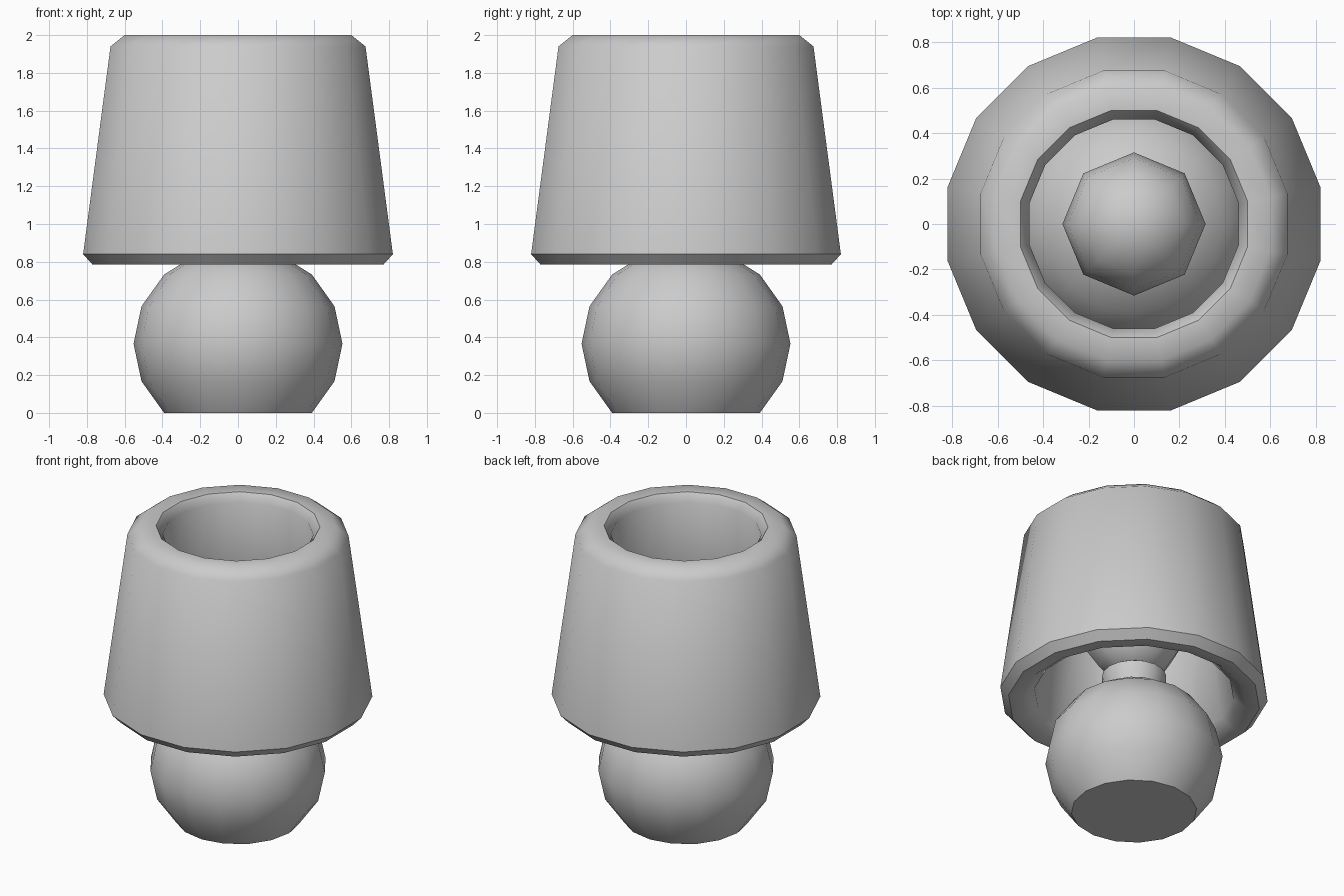
import bpy, bmesh, math

cube = bpy.data.objects.get("Cube")
if cube:
    bpy.data.objects.remove(cube, do_unlink=True)

mat = bpy.data.materials.new("plain_grey")
mat.use_nodes = True
grey = (0.6, 0.6, 0.6, 1)
mat.diffuse_color = grey
mat.node_tree.nodes["Principled BSDF"].inputs["Base Color"].default_value = grey


def lathe(name, profile, sides, offset=0.0, closed=False, smooth=45):
    """Spin a (radius, height) profile around z; end rings are capped unless closed."""
    bm = bmesh.new()
    rings = []
    for r, z in profile:
        rings.append([bm.verts.new((r * math.cos(math.tau * (i + offset) / sides),
                                    r * math.sin(math.tau * (i + offset) / sides), z))
                      for i in range(sides)])
    pairs = list(zip(rings, rings[1:]))
    if closed:
        pairs.append((rings[-1], rings[0]))
    else:
        bm.faces.new(rings[0])
        bm.faces.new(rings[-1])
    for a, b in pairs:
        for i in range(sides):
            j = (i + 1) % sides
            bm.faces.new((a[i], a[j], b[j], b[i]))
    bmesh.ops.remove_doubles(bm, verts=bm.verts, dist=0.0005)
    bmesh.ops.recalc_face_normals(bm, faces=bm.faces)
    mesh = bpy.data.meshes.new(name)
    bm.to_mesh(mesh)
    bm.free()
    mesh.materials.append(mat)
    obj = bpy.data.objects.new(name, mesh)
    bpy.context.collection.objects.link(obj)
    bpy.ops.object.select_all(action='DESELECT')
    obj.select_set(True)
    bpy.context.view_layer.objects.active = obj
    bpy.ops.object.shade_smooth_by_angle(angle=math.radians(smooth))
    return obj


def ball_profile(radius, half_height, centre, first, last, step):
    """Points of an elliptical arc between two latitudes in degrees."""
    count = round((last - first) / step)
    angles = [math.radians(first + step * i) for i in range(count + 1)]
    return [(max(radius * math.cos(a), 0.0001), centre + half_height * math.sin(a))
            for a in angles]


# Thick tapered shade with chamfered rims; widths are across the flats
flat = math.cos(math.pi / 16)
shade = [(0.77, 0.785), (0.82, 0.84), (0.675, 1.94), (0.60, 2.0),
         (0.50, 2.0), (0.46, 1.945), (0.61, 0.845), (0.69, 0.785)]
lathe("lamp_shade", [(r / flat, z) for r, z in shade], 16, offset=0.5, closed=True, smooth=46)

# Round base with a flat foot
lathe("round_base", ball_profile(0.553, 0.518, 0.366, -45, 90, 22.5), 16)

# Collar that holds the bulb
lathe("bulb_collar", [(0.17, 0.82), (0.2, 0.92), (0.2, 0.97), (0.15, 1.0)], 16)

# Bulb
lathe("bulb", ball_profile(0.315, 0.315, 1.28, -90, 90, 22.5), 8, smooth=60)
